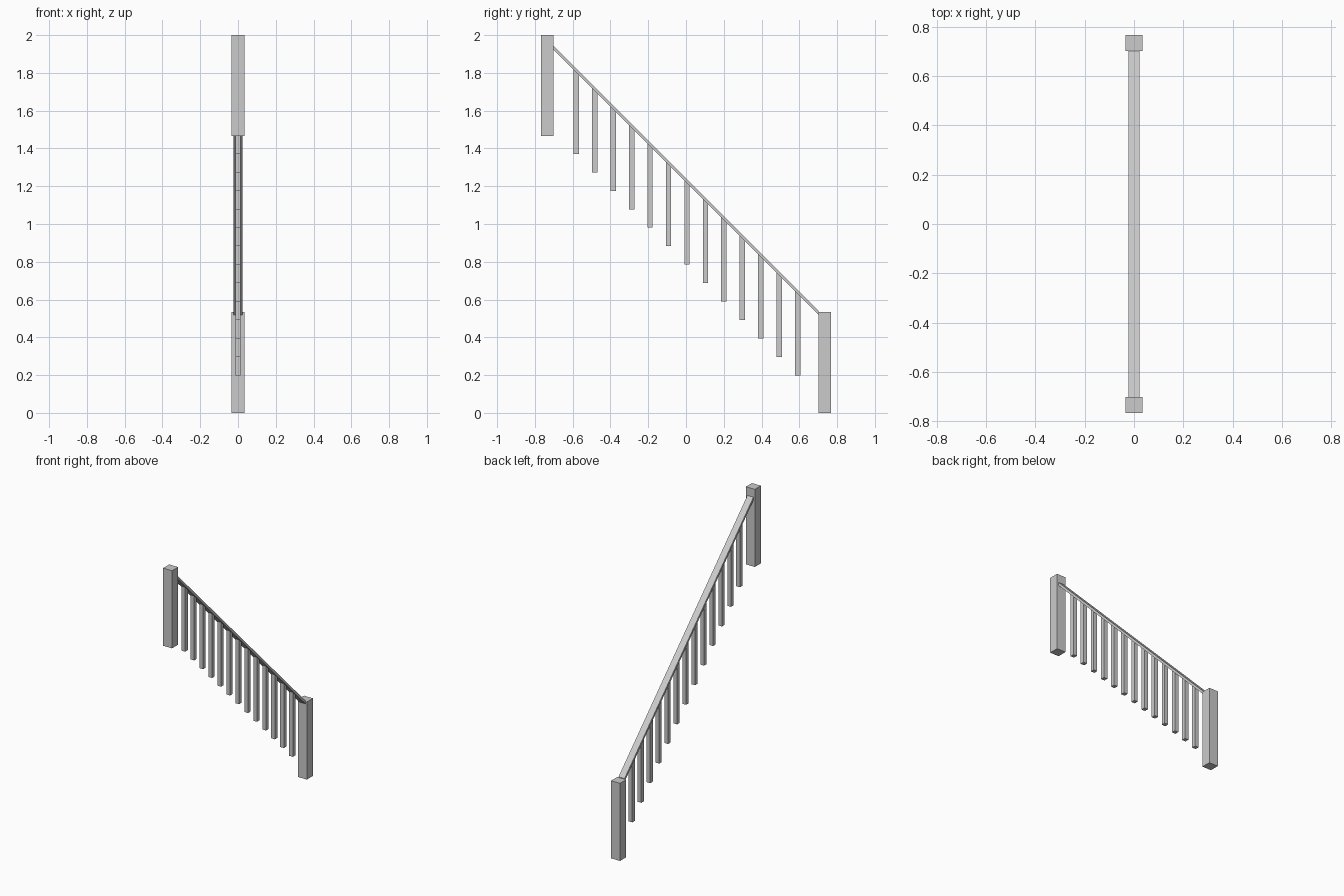
import bpy, bmesh

if "Cube" in bpy.data.objects:
    bpy.data.objects.remove(bpy.data.objects["Cube"])

RAIL_Z = 1.231      # rail centre height at y = 0 (falls 1:1 towards +y)
RAIL_T = 0.011      # half of the rail's vertical thickness


def extrude_profile(name, profile, half_width):
    """Solid made from a (y, z) outline, centred on x = 0."""
    bm = bmesh.new()
    face = bm.faces.new([bm.verts.new((-half_width, y, z)) for y, z in profile])
    new = bmesh.ops.extrude_face_region(bm, geom=[face])["geom"]
    verts = [g for g in new if isinstance(g, bmesh.types.BMVert)]
    bmesh.ops.translate(bm, verts=verts, vec=(2 * half_width, 0, 0))
    bmesh.ops.recalc_face_normals(bm, faces=bm.faces)
    mesh = bpy.data.meshes.new(name)
    bm.to_mesh(mesh)
    bm.free()
    obj = bpy.data.objects.new(name, mesh)
    bpy.context.collection.objects.link(obj)
    return obj


def rail_z(y):
    return RAIL_Z - y


# End posts
for name, y, z in (("upper_post", -0.734, 1.465), ("lower_post", 0.734, 0.0)):
    h = 0.033
    extrude_profile(name, [(y - h, z), (y + h, z), (y + h, z + 0.535), (y - h, z + 0.535)], 0.034)

# Sloping handrail, cut plumb against the posts
e = 0.702
extrude_profile("handrail", [(-e, rail_z(-e) - RAIL_T), (e, rail_z(e) - RAIL_T),
                             (e, rail_z(e) + RAIL_T), (-e, rail_z(-e) + RAIL_T)], 0.023)

# Balusters, flat at the bottom and mitred under the rail
for i in range(13):
    y = -0.581 + i * 0.0977
    foot = 1.371 - i * 0.0977
    a, b = y - 0.014, y + 0.014
    extrude_profile(f"baluster_{i + 1}", [(a, foot), (b, foot), (b, rail_z(b) - RAIL_T),
                                          (a, rail_z(a) - RAIL_T)], 0.014)
